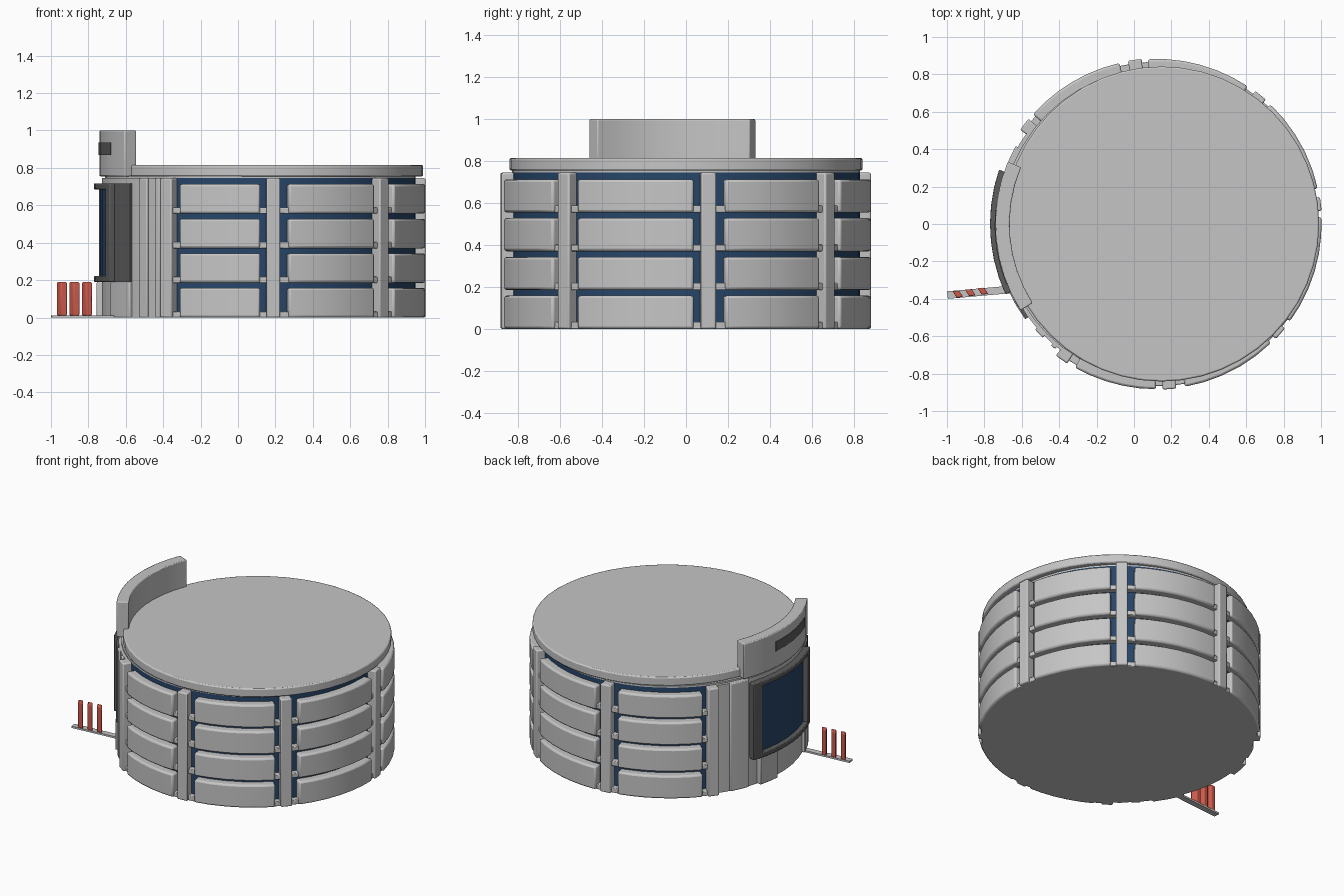
import bpy, bmesh
from math import radians, cos, sin, ceil

cube = bpy.data.objects.get("Cube")
if cube:
    bpy.data.objects.remove(cube, do_unlink=True)

CX = 0.12          # drum axis
FLOOR = 0.185      # storey height


def material(name, rgb):
    m = bpy.data.materials.new(name)
    m.use_nodes = True
    m.diffuse_color = (*rgb, 1)
    bsdf = next(n for n in m.node_tree.nodes if n.type == 'BSDF_PRINCIPLED')
    bsdf.inputs["Base Color"].default_value = (*rgb, 1)
    return m


GREY = material("light_grey", (0.56, 0.56, 0.56))
DARK = material("dark_grey", (0.11, 0.11, 0.11))
NAVY = material("navy_glass", (0.02, 0.06, 0.14))
RED = material("red", (0.6, 0.1, 0.07))


def finish(name, bm, mat, bevel=0.0):
    bmesh.ops.recalc_face_normals(bm, faces=bm.faces)
    me = bpy.data.meshes.new(name)
    bm.to_mesh(me)
    bm.free()
    me.materials.append(mat)
    ob = bpy.data.objects.new(name, me)
    bpy.context.collection.objects.link(ob)
    if bevel:
        mod = ob.modifiers.new("edge_rounding", 'BEVEL')
        mod.width = bevel
        mod.segments = 2
        mod.limit_method = 'ANGLE'
        mod.angle_limit = radians(40)
    bpy.ops.object.select_all(action='DESELECT')
    ob.select_set(True)
    bpy.context.view_layer.objects.active = ob
    bpy.ops.object.shade_smooth_by_angle(angle=radians(30))
    return ob


def arc_block(name, r0, r1, a0, a1, z0, z1, mat, bevel=0.0):
    """Curved block between two radii, two angles (degrees) and two heights."""
    bm = bmesh.new()
    n = max(1, ceil((a1 - a0) / 7))
    rings = []
    for i in range(n + 1):
        a = radians(a0 + (a1 - a0) * i / n)
        rings.append([bm.verts.new((CX + r * cos(a), r * sin(a), z))
                      for r, z in ((r0, z0), (r1, z0), (r1, z1), (r0, z1))])
    for p, q in zip(rings, rings[1:]):
        for k in range(4):
            j = (k + 1) % 4
            bm.faces.new((p[k], p[j], q[j], q[k]))
    bm.faces.new(rings[0])
    bm.faces.new(rings[-1])
    return finish(name, bm, mat, bevel)


def disc(name, x, r, z0, z1, mat, bevel=0.0):
    bm = bmesh.new()
    bmesh.ops.create_cone(bm, cap_ends=True, segments=48, radius1=r, radius2=r, depth=z1 - z0)
    bmesh.ops.translate(bm, verts=bm.verts, vec=(x, 0, (z0 + z1) / 2))
    return finish(name, bm, mat, bevel)


def prism(name, outline, z0, z1, mat, bevel=0.0):
    bm = bmesh.new()
    base = bm.faces.new([bm.verts.new((x, y, z0)) for x, y in outline])
    top = bmesh.ops.extrude_face_region(bm, geom=[base])["geom"]
    bmesh.ops.translate(bm, verts=[v for v in top if isinstance(v, bmesh.types.BMVert)],
                        vec=(0, 0, z1 - z0))
    return finish(name, bm, mat, bevel)


# Drum: ground slab, glazed core, neck and roof
disc("ground_slab", CX, 0.845, 0, 0.02, GREY)
disc("window_core", CX, 0.83, 0.02, 0.745, NAVY)
disc("roof_neck", CX, 0.83, 0.745, 0.756, GREY)
disc("roof", 0.148, 0.842, 0.755, 0.815, GREY, 0.008)

# Pillars around the glazed side
pillars = [-125, -85.5, -41.5, 7, 51, 97.5, 143]
for a in pillars:
    arc_block("pillar", 0.8, 0.886, a - 2.4, a + 2.4, 0, 0.745, GREY, 0.008)

# Balcony panels and sills in every bay and storey
for a, b in zip(pillars, pillars[1:]):
    for level in range(4):
        z = level * FLOOR
        arc_block("sill", 0.8, 0.868, a, b, z, z + 0.033, GREY, 0.004)
        arc_block("balcony_panel", 0.8, 0.883, a + 5.4, b - 4.6, z, z + 0.158, GREY, 0.012)

# Solid entrance side with vertical ribs
arc_block("entrance_wall", 0.78, 0.848, 143, 235, 0, 0.745, GREY)
for a0, a1 in ((151, 160), (221, 225), (229, 231)):
    arc_block("wall_rib", 0.8, 0.86, a0, a1, 0, 0.745, GREY, 0.006)

# Curved parapet with its dark plate
arc_block("parapet", 0.785, 0.862, 157.3, 212.5, 0.755, 1.0, GREY, 0.006)
arc_block("parapet_plate", 0.859, 0.866, 175, 202, 0.87, 0.935, DARK)

# Bay window
arc_block("bay_glass", 0.8, 0.858, 164, 204, 0.2, 0.705, NAVY)
for z in (0.19, 0.685):
    arc_block("bay_frame_rail", 0.8, 0.89, 161, 205, z, z + 0.032, DARK, 0.005)
for a0, a1 in ((161, 166), (201, 205)):
    arc_block("bay_frame_side", 0.8, 0.89, a0, a1, 0.19, 0.717, DARK, 0.005)
arc_block("bay_return", 0.8, 0.862, 205, 216, 0.19, 0.717, DARK)

# Supports below the bay
arc_block("bay_support", 0.8, 0.88, 165, 175, 0, 0.19, GREY, 0.006)
arc_block("bay_base", 0.8, 0.868, 202, 216, 0, 0.19, GREY, 0.006)

# Barrier: ground strip and three slanted posts
prism("barrier_strip", [(-1, -0.36), (-0.995, -0.4), (-0.66, -0.37), (-0.66, -0.33)],
      0, 0.012, GREY)
for i in range(3):
    x = -0.97 + i * 0.067
    y = -0.36 + i * 0.008
    prism("barrier_post", [(x, y), (x + 0.034, y + 0.004), (x + 0.057, y - 0.03), (x + 0.022, y - 0.034)],
          0.01, 0.19, RED, 0.006)
